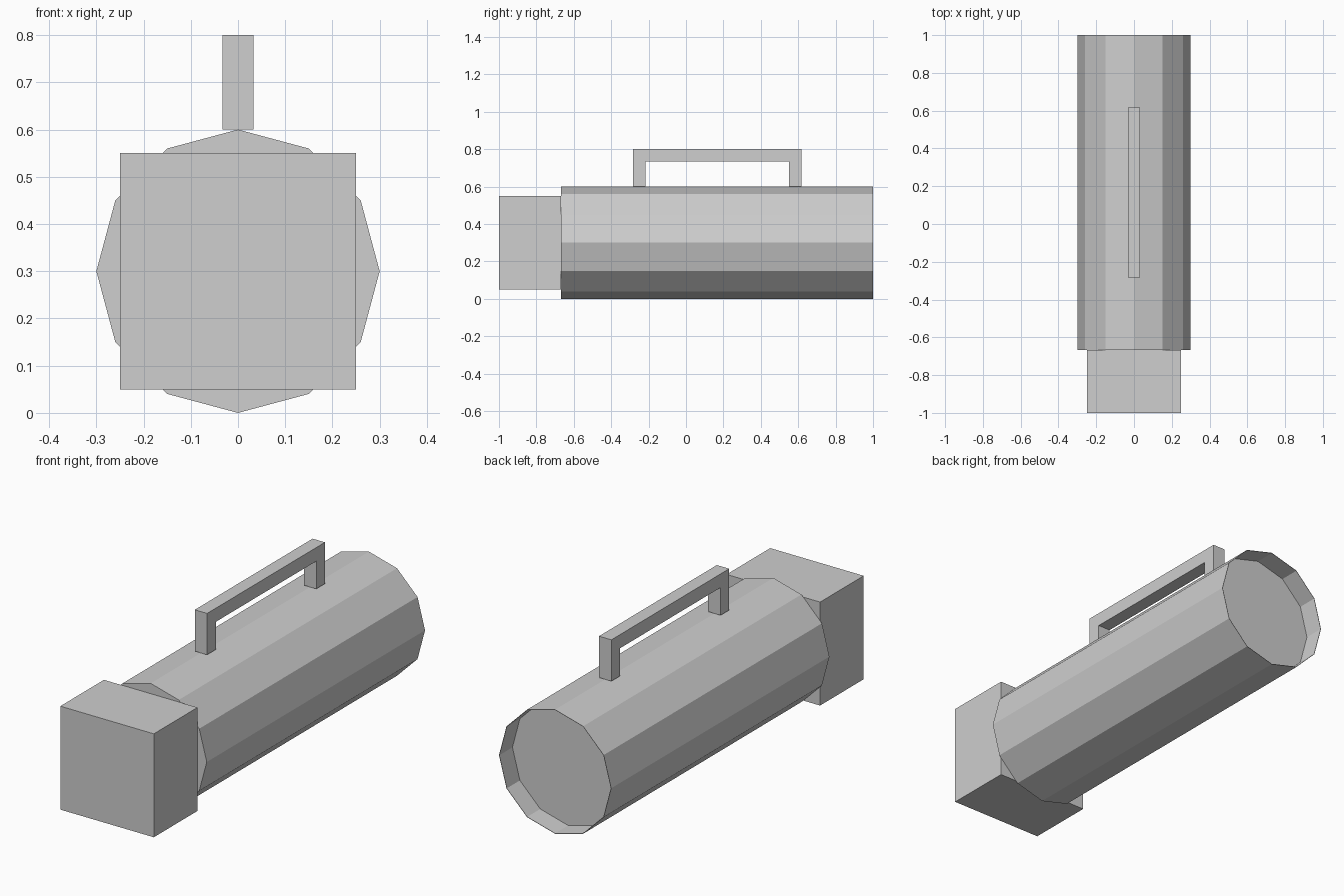
import bpy, bmesh, math
from mathutils import Matrix

cube = bpy.data.objects.get("Cube")
if cube:
    bpy.data.objects.remove(cube, do_unlink=True)

GREY = (0.62, 0.62, 0.62, 1)
grey = bpy.data.materials.new("light grey")
grey.use_nodes = True
grey.diffuse_color = GREY
grey.node_tree.nodes["Principled BSDF"].inputs["Base Color"].default_value = GREY


def add_object(name, bm):
    bmesh.ops.recalc_face_normals(bm, faces=bm.faces)
    mesh = bpy.data.meshes.new(name)
    bm.to_mesh(mesh)
    bm.free()
    mesh.materials.append(grey)
    obj = bpy.data.objects.new(name, mesh)
    bpy.context.collection.objects.link(obj)
    return obj


RADIUS, FRONT, JOINT, BACK = 0.3, -1.0, -0.667, 1.0
RECESS, LIP = 0.1, 0.002

# Twelve-sided barrel with a corner at the top and a recessed back end
bm = bmesh.new()
rings = []
for y, r in ((JOINT, RADIUS), (BACK, RADIUS), (BACK, RADIUS - LIP), (BACK - RECESS, RADIUS - LIP)):
    angles = [math.tau * i / 12 for i in range(12)]
    rings.append([bm.verts.new((r * math.sin(a), y, RADIUS + r * math.cos(a))) for a in angles])
for near, far in zip(rings, rings[1:]):
    for i in range(12):
        j = (i + 1) % 12
        bm.faces.new((near[i], near[j], far[j], far[i]))
bm.faces.new(rings[0])
bm.faces.new(rings[-1])
add_object("barrel", bm)

# Square block on the front end
bm = bmesh.new()
size = Matrix.Diagonal((0.5, JOINT - FRONT, 0.5, 1))
bmesh.ops.create_cube(bm, size=1, matrix=Matrix.Translation((0, (FRONT + JOINT) / 2, RADIUS)) @ size)
add_object("front_block", bm)

# Square-section carrying handle, extruded from its side profile
HALF, BAR = 0.033, 0.066
y0, y1, z0, z1 = -0.283, 0.617, 0.6, 0.8
profile = [(y0, z0), (y0, z1), (y1, z1), (y1, z0), (y1 - BAR, z0),
           (y1 - BAR, z1 - BAR), (y0 + BAR, z1 - BAR), (y0 + BAR, z0)]
bm = bmesh.new()
side = bm.faces.new([bm.verts.new((-HALF, y, z)) for y, z in profile])
extruded = bmesh.ops.extrude_face_region(bm, geom=[side], use_keep_orig=True)
moved = [v for v in extruded["geom"] if isinstance(v, bmesh.types.BMVert)]
bmesh.ops.translate(bm, verts=moved, vec=(2 * HALF, 0, 0))
add_object("handle", bm)
